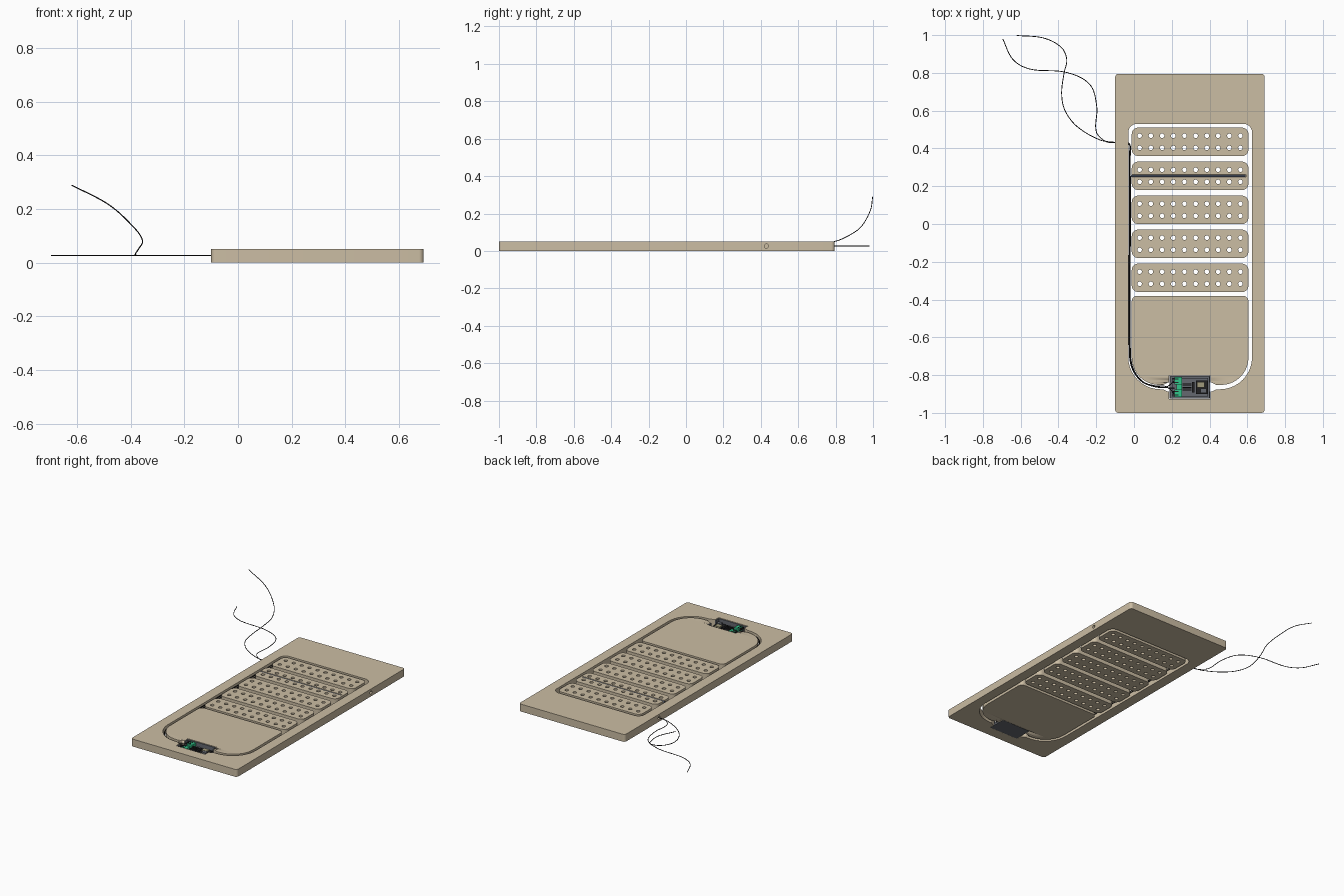
import bpy, bmesh, math
from mathutils import Vector

if "Cube" in bpy.data.objects:
    bpy.data.objects.remove(bpy.data.objects["Cube"])


def mat(name, c):
    m = bpy.data.materials.new(name)
    m.diffuse_color = (*c, 1)
    m.use_nodes = True
    m.node_tree.nodes["Principled BSDF"].inputs["Base Color"].default_value = m.diffuse_color
    return m


TAN = mat("tan_board", (0.60, 0.51, 0.37))
GREY = mat("tray_grey", (0.13, 0.14, 0.16))
DARK = mat("black", (0.015, 0.015, 0.017))
GREEN = mat("green", (0.03, 0.55, 0.25))
OLIVE = mat("olive", (0.35, 0.32, 0.2))
BLUE = mat("steel_blue", (0.22, 0.28, 0.42))
T = 0.05  # board thickness


def rounded(x0, x1, y0, y1, r_bottom, r_top, n=10):
    pts = []
    for cx, cy, sx, sy, r, a in ((x1, y1, -1, -1, r_top, 0), (x0, y1, 1, -1, r_top, 90),
                                 (x0, y0, 1, 1, r_bottom, 180), (x1, y0, -1, 1, r_bottom, 270)):
        for i in range(n + 1):
            t = math.radians(a + 90 * i / n)
            pts.append((cx + sx * r + r * math.cos(t), cy + sy * r + r * math.sin(t)))
    return pts


def circle(x, y, r, n=20):
    return [(x + r * math.cos(2 * math.pi * i / n), y + r * math.sin(2 * math.pi * i / n)) for i in range(n)]


def finish(ob, m):
    if m:
        ob.data.materials.clear()
        ob.data.materials.append(m)
    bpy.ops.object.select_all(action='DESELECT')
    bpy.context.view_layer.objects.active = ob
    ob.select_set(True)
    return ob


def plate(name, loops, z0, z1, m):
    """Flat sheet from an outline plus hole outlines."""
    cu = bpy.data.curves.new(name, 'CURVE')
    cu.dimensions, cu.fill_mode, cu.extrude = '2D', 'BOTH', (z1 - z0) / 2
    for pts in loops:
        sp = cu.splines.new('POLY')
        sp.points.add(len(pts) - 1)
        for p, q in zip(sp.points, pts):
            p.co = (*q, 0, 1)
        sp.use_cyclic_u = True
    ob = bpy.data.objects.new(name, cu)
    bpy.context.collection.objects.link(ob)
    finish(ob, None)
    bpy.ops.object.convert(target='MESH')
    ob = bpy.context.object
    bm = bmesh.new()
    bm.from_mesh(ob.data)
    bmesh.ops.translate(bm, verts=bm.verts, vec=(0, 0, (z0 + z1) / 2))
    bmesh.ops.remove_doubles(bm, verts=bm.verts, dist=1e-5)
    bmesh.ops.recalc_face_normals(bm, faces=bm.faces)
    bm.to_mesh(ob.data)
    bm.free()
    ob.name = name
    finish(ob, m)
    bpy.ops.object.shade_smooth_by_angle(angle=math.radians(30))
    return ob


def box(name, x0, x1, y0, y1, z0, z1, m):
    bpy.ops.mesh.primitive_cube_add(size=1, location=((x0 + x1) / 2, (y0 + y1) / 2, (z0 + z1) / 2))
    ob = bpy.context.object
    ob.name, ob.scale = name, (x1 - x0, y1 - y0, z1 - z0)
    return finish(ob, m)


def rod_x(name, x0, x1, y, z, r, m):
    bpy.ops.mesh.primitive_cylinder_add(vertices=20, radius=r, depth=x1 - x0,
                                        location=((x0 + x1) / 2, y, z), rotation=(0, math.pi / 2, 0))
    bpy.context.object.name = name
    return finish(bpy.context.object, m)


def wire(name, pts, m=DARK, r=0.0022):
    """Smooth round wire through the given points."""
    cu = bpy.data.curves.new(name, 'CURVE')
    cu.dimensions, cu.bevel_depth, cu.bevel_resolution = '3D', r, 2
    cu.resolution_u, cu.use_fill_caps = 8, True
    sp = cu.splines.new('BEZIER')
    sp.bezier_points.add(len(pts) - 1)
    for i, (b, p) in enumerate(zip(sp.bezier_points, pts)):
        a, c = Vector(pts[max(i - 1, 0)]), Vector(pts[min(i + 1, len(pts) - 1)])
        p = Vector(p)
        d = (c - a).normalized()
        b.co = p
        b.handle_left = p - d * (p - a).length / 3
        b.handle_right = p + d * (c - p).length / 3
    ob = bpy.data.objects.new(name, cu)
    bpy.context.collection.objects.link(ob)
    return finish(ob, m)


def cut(ob, cutter):
    cutter.hide_render = True
    cutter.hide_viewport = True
    md = ob.modifiers.new("cut", 'BOOLEAN')
    md.object, md.operation, md.solver = cutter, 'DIFFERENCE', 'EXACT'


# Outer frame, with one opening for slats and panel
frame = plate("frame", [rounded(-0.1, 0.692, -1, 0.795, 0.018, 0.018),
                        rounded(-0.03, 0.625, -0.875, 0.53, 0.17, 0.045)], 0, T, TAN)

# Lower solid panel
panel = plate("lower_panel", [rounded(-0.012, 0.606, -0.852, -0.38, 0.145, 0.03)], 0, T, TAN)

# Perforated slats
for k in range(5):
    yc = 0.435 - 0.18 * k
    loops = [rounded(-0.012, 0.606, yc - 0.075, yc + 0.075, 0.034, 0.034)]
    loops += [circle(0.03 + 0.0593 * i, yc + s * 0.032, 0.012) for i in range(10) for s in (1, -1)]
    slat = plate(f"slat_{k + 1}", loops, 0, T, TAN)
    if k == 1:
        groove = box("groove_cutter", -0.05, 0.594, yc - 0.006, yc + 0.006, 0.036, 0.08, None)
        cut(slat, groove)
        rod_x("sensor_rod", -0.018, 0.59, yc, 0.043, 0.005, BLUE)

# Pocket for the controller tray, with tapered necks where the channel meets it
cy = -0.8635
half = [(0.15, 0.010), (0.178, 0.024), (0.186, 0.024), (0.186, 0.062),
        (0.404, 0.062), (0.404, 0.024), (0.412, 0.024), (0.44, 0.010)]
pocket = plate("pocket_cutter", [[(x, cy - d) for x, d in half] + [(x, cy + d) for x, d in half[::-1]]],
               -0.05, 0.1, None)
cut(frame, pocket)
cut(panel, pocket)

# Cable hole through both long sides
cut(frame, rod_x("cable_hole_cutter", -0.2, 0.8, 0.43, 0.026, 0.011, None))

# Controller tray
box("tray_floor", 0.187, 0.403, -0.925, -0.802, 0, 0.012, GREY)
for n, y in (("front", -0.925), ("back", -0.807)):
    box(f"tray_wall_{n}", 0.187, 0.403, y, y + 0.005, 0, 0.047, GREY)
for n, x in (("left", 0.187), ("right", 0.398)):
    for j, (a, b) in enumerate(((-0.925, -0.887), (-0.84, -0.802))):
        box(f"tray_end_{n}_{j}", x, x + 0.005, a, b, 0, 0.047, GREY)
box("circuit_board", 0.2, 0.392, -0.913, -0.814, 0.018, 0.023, GREY)

# Terminal blocks with screws
for j, (a, b) in enumerate(((-0.917, -0.876), (-0.851, -0.81))):
    box(f"terminal_block_{j}", 0.215, 0.253, a, b, 0.023, 0.043, GREEN)
    for s in range(2):
        y = a + 0.011 + 0.019 * s
        box(f"terminal_slot_{j}_{s}", 0.205, 0.236, y - 0.003, y + 0.003, 0.034, 0.045, DARK)
box("terminal_base", 0.224, 0.253, -0.876, -0.851, 0.023, 0.032, GREEN)

# Pins, chip and module
for i in range(5):
    y = -0.883 + 0.009 * i
    box(f"pin_{i}", 0.258, 0.305, y - 0.002, y + 0.002, 0.023, 0.036, DARK)
box("chip", 0.308, 0.32, -0.892, -0.837, 0.023, 0.036, DARK)
box("module_base", 0.328, 0.388, -0.9, -0.828, 0.023, 0.031, DARK)
box("module_top", 0.334, 0.372, -0.866, -0.836, 0.031, 0.039, OLIVE)
box("module_socket", 0.352, 0.384, -0.894, -0.872, 0.031, 0.041, GREY)

# Wires inside the channel, from the side hole to the terminals
for j, (y_end, dx, z) in enumerate(((-0.9, 0.003, 0.026), (-0.868, -0.003, 0.032), (-0.827, 0.001, 0.038))):
    x = -0.022 + dx
    top = [(-0.1, 0.432, 0.027), (-0.035, 0.432, 0.027), (x, 0.41, z)] if j < 2 else [(-0.018, 0.255, 0.043), (x, 0.22, z)]
    wire(f"channel_wire_{j}", top + [(x, 0, z), (x, -0.68, z), (-0.005 + dx, -0.77, z), (0.045 + dx, -0.835, z),
                                     (0.11, -0.859 + dx, z), (0.17, -0.864 + dx, z), (0.215, y_end, 0.039)])

# Loose wires outside
wire("loose_wire_flat", [(-0.1, 0.432, 0.027), (-0.15, 0.437, 0.027), (-0.2, 0.49, 0.027), (-0.197, 0.62, 0.027),
                         (-0.235, 0.74, 0.027), (-0.36, 0.803, 0.027), (-0.55, 0.82, 0.027),
                         (-0.64, 0.87, 0.027), (-0.695, 0.98, 0.027)])
wire("loose_wire_raised", [(-0.1, 0.432, 0.027), (-0.18, 0.445, 0.027), (-0.3, 0.515, 0.027), (-0.365, 0.6, 0.027),
                           (-0.383, 0.69, 0.03), (-0.37, 0.80, 0.052), (-0.356, 0.87, 0.082),
                           (-0.385, 0.935, 0.128), (-0.48, 0.985, 0.215), (-0.62, 0.998, 0.289)])
